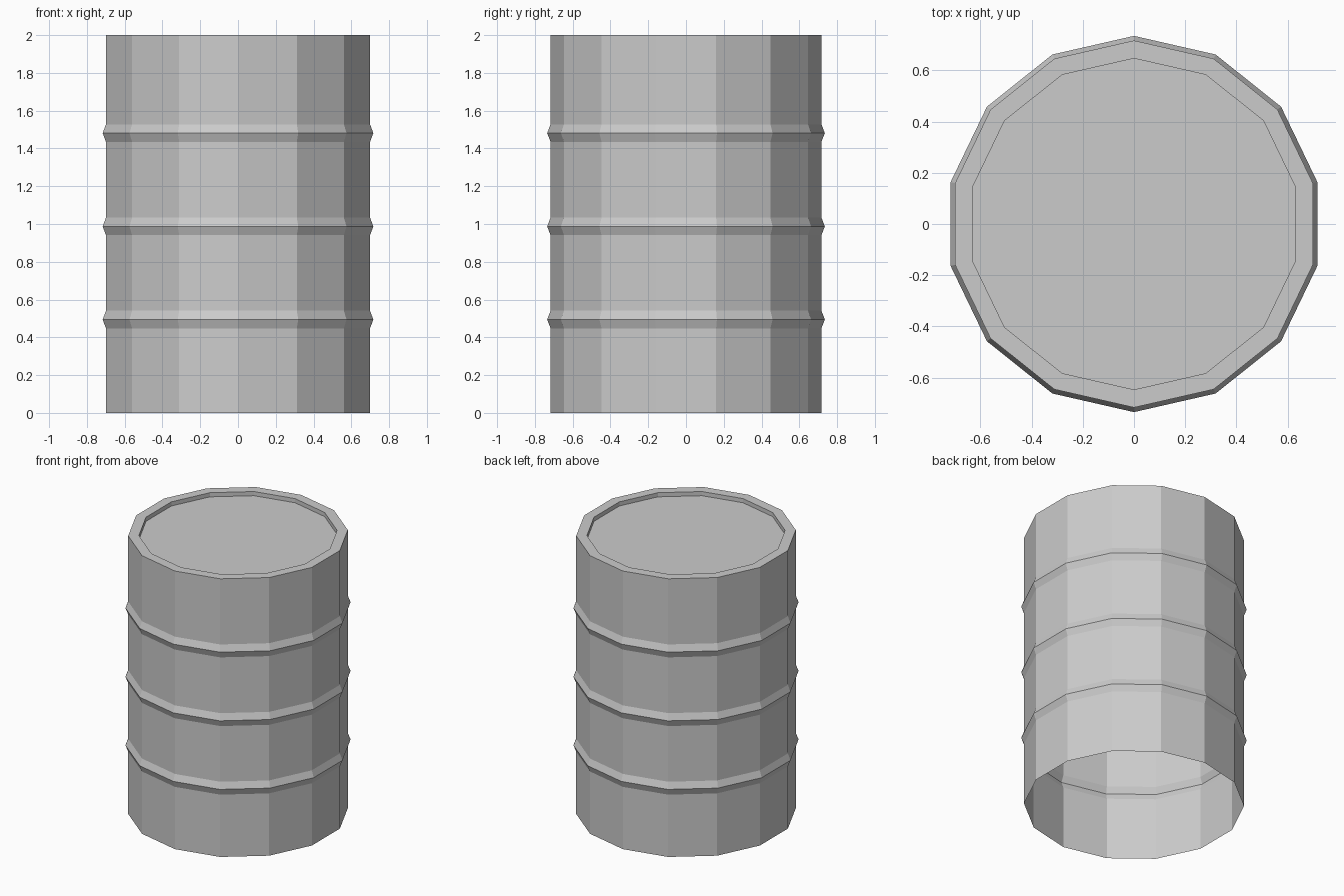
import bpy, bmesh
from math import sin, cos, pi

if "Cube" in bpy.data.objects:
    bpy.data.objects.remove(bpy.data.objects["Cube"])

SIDES = 14
BODY_R, RIB_R, LID_R = 0.717, 0.735, 0.647
HEIGHT, RECESS = 2.0, 0.03


def lathe(name, profile, cap_last=False):
    """Revolve an (r, z) profile into flat sides, with a corner on +y."""
    bm = bmesh.new()
    rings = []
    for r, z in profile:
        rings.append([bm.verts.new((r * cos(a), r * sin(a), z))
                      for a in (pi / 2 + 2 * pi * i / SIDES for i in range(SIDES))])
    for low, high in zip(rings, rings[1:]):
        for i in range(SIDES):
            j = (i + 1) % SIDES
            bm.faces.new((low[i], low[j], high[j], high[i]))
    if cap_last:
        bm.faces.new(rings[-1])
    mesh = bpy.data.meshes.new(name)
    bm.to_mesh(mesh)
    bm.free()
    obj = bpy.data.objects.new(name, mesh)
    bpy.context.collection.objects.link(obj)
    return obj


# Open-bottomed wall with three pointed ribs
profile = [(BODY_R, 0)]
for z in (0.494, 0.987, 1.481):
    profile += [(BODY_R, z - 0.046), (RIB_R, z), (BODY_R, z + 0.047)]

# Flat rim and recessed lid
profile += [(BODY_R, HEIGHT), (LID_R, HEIGHT), (LID_R, HEIGHT - RECESS)]

lathe("barrel", profile, cap_last=True)
